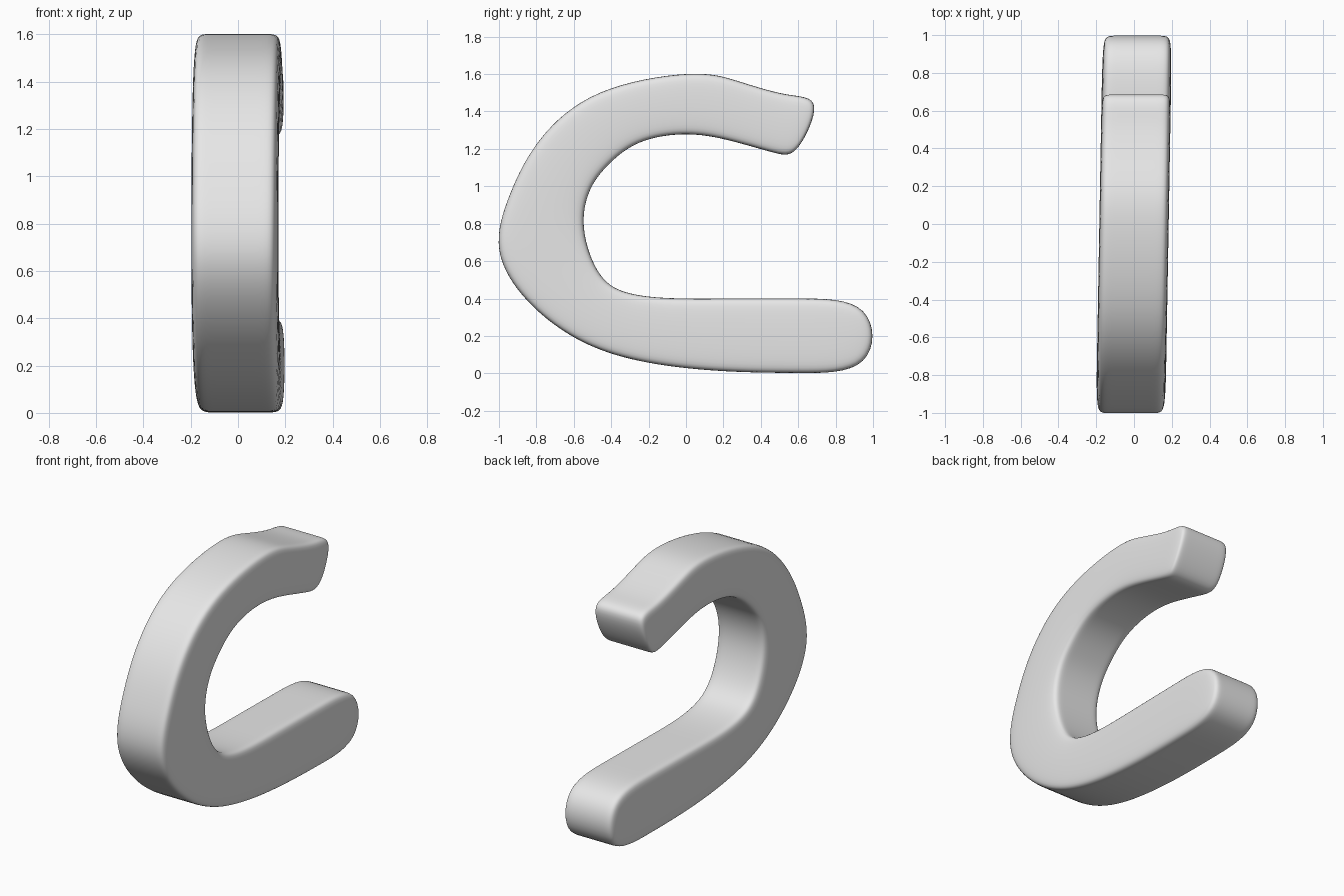
import bpy
import bmesh

cube = bpy.data.objects.get("Cube")
if cube:
    bpy.data.objects.remove(cube, do_unlink=True)

# Light grey material
grey = bpy.data.materials.new("light_grey")
grey.use_nodes = True
grey.diffuse_color = (0.8, 0.8, 0.8, 1)
grey.node_tree.nodes["Principled BSDF"].inputs["Base Color"].default_value = (0.8, 0.8, 0.8, 1)

# Side profile (y, z): matching points along the outer and inner edges
OUTER = [(.945, .067), (.6, .002), (.2, .012), (-.2, .057), (-.55, .167),
         (-.84, .38), (-.998, .66), (-.94, .96), (-.78, 1.25), (-.46, 1.5),
         (0, 1.6), (.27, 1.565), (.53, 1.493), (.685, 1.428)]
INNER = [(.945, .333), (.6, .4), (.2, .4), (-.08, .402), (-.3, .428),
         (-.46, .53), (-.545, .77), (-.515, .975), (-.42, 1.11), (-.25, 1.233),
         (0, 1.278), (.24, 1.243), (.47, 1.18), (.602, 1.213)]
LAYERS = (-.185, -.15, .15, .185)   # cage layers across the width
SKEW = .0175                        # slight sideways drift toward the back


def smooth_cage(points):
    """Cage points whose subdivided outline passes through the given points."""
    cage = [list(p) for p in points]
    n = len(cage)
    for _ in range(50):
        cage = [[c[k] + p[k] - (4 * c[k] + cage[i - 1][k] + cage[(i + 1) % n][k]) / 6
                 for k in (0, 1)]
                for i, (c, p) in enumerate(zip(cage, points))]
    return cage


# Curved body: ladder-shaped side faces joined by bands across the width
outline = smooth_cage(OUTER + INNER[::-1])
count = len(outline)
bm = bmesh.new()
rings = [[bm.verts.new((x + SKEW * y, y, z)) for y, z in outline] for x in LAYERS]
for a, b in zip(rings, rings[1:]):
    for i in range(count):
        j = (i + 1) % count
        bm.faces.new((a[i], a[j], b[j], b[i]))
for ring in (rings[0], rings[-1]):
    for i in range(len(OUTER) - 1):
        bm.faces.new((ring[i], ring[i + 1], ring[count - 2 - i], ring[count - 1 - i]))
bmesh.ops.recalc_face_normals(bm, faces=bm.faces)
for face in bm.faces:
    face.smooth = True

mesh = bpy.data.meshes.new("curved_body")
bm.to_mesh(mesh)
bm.free()
mesh.materials.append(grey)
body = bpy.data.objects.new("curved_body", mesh)
bpy.context.collection.objects.link(body)

# Rounded edges
subdivision = body.modifiers.new("rounding", 'SUBSURF')
subdivision.levels = subdivision.render_levels = 3
